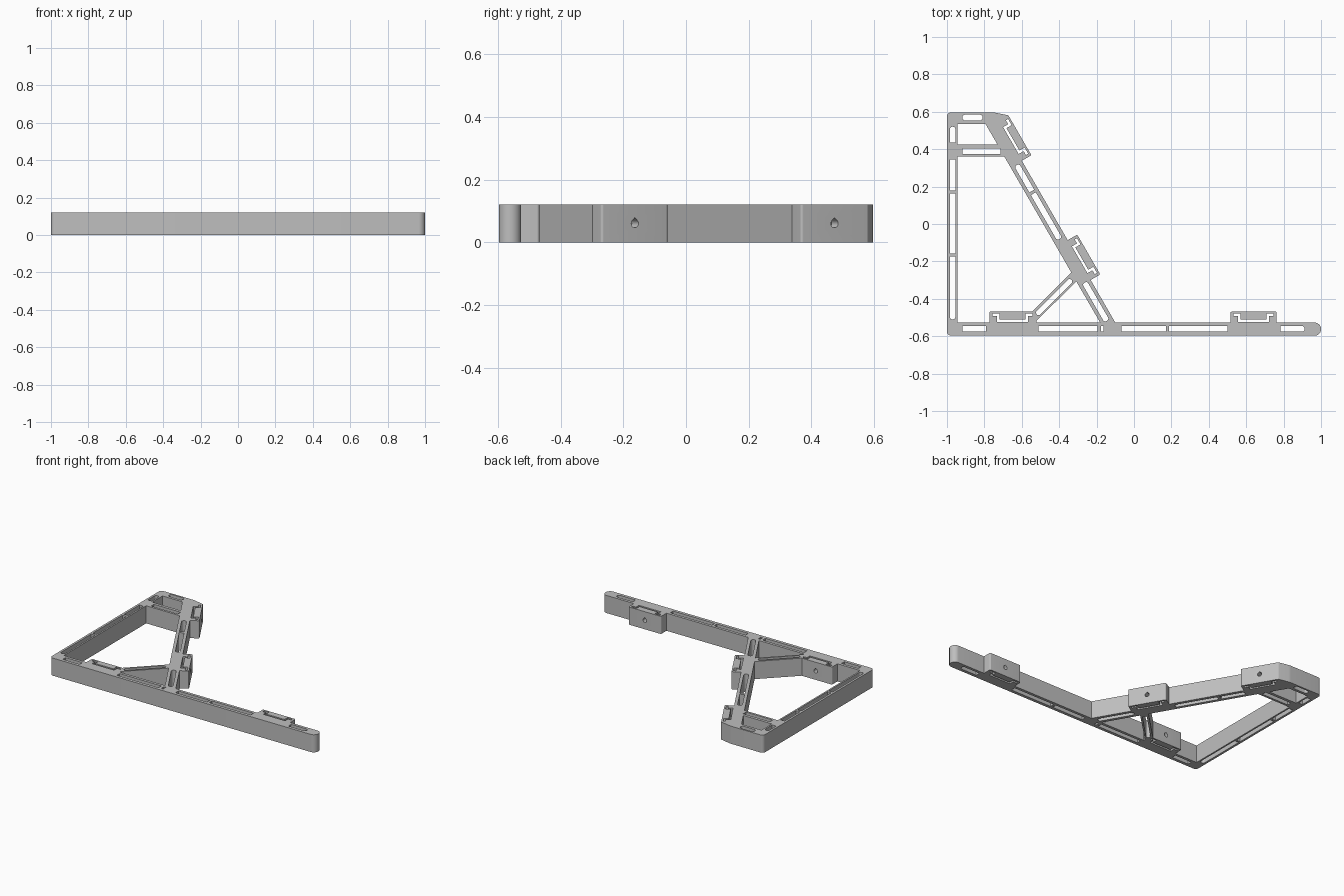
import bpy, bmesh, math
from mathutils import Vector, Matrix

if "Cube" in bpy.data.objects:
    bpy.data.objects.remove(bpy.data.objects["Cube"])

HEIGHT = 0.12
HALF = 0.123        # half length of a mounting block
DEPTH = 0.059       # how far a block stands out
BAR_TOP = -0.527
FOOT = Vector((-0.10, BAR_TOP))                    # outer foot of the diagonal
SLOPE = math.radians(-60)
UP = -Vector((math.cos(SLOPE), math.sin(SLOPE)))   # direction up the diagonal
OUT = Vector((-UP.y, UP.x)) * -1
if OUT.x < 0:
    OUT = -OUT


def fillet(points, steps=6):
    """Round the corners of a loop of (x, y, radius) points."""
    loop = []
    n = len(points)
    for i, (x, y, r) in enumerate(points):
        p = Vector((x, y))
        if r == 0:
            loop.append(p)
            continue
        a = (Vector(points[i - 1][:2]) - p).normalized()
        b = (Vector(points[(i + 1) % n][:2]) - p).normalized()
        half = a.angle(b) / 2
        centre = p + (a + b).normalized() * r / math.sin(half)
        start = p + a * r / math.tan(half) - centre
        end = p + b * r / math.tan(half) - centre
        for k in range(steps + 1):
            loop.append(centre + start.lerp(end, k / steps).normalized() * r)
    return loop


def slot(a, b, width=0.03, round_a=False, round_b=False):
    """Long hole from a to b, with either end rounded."""
    a, b = Vector(a), Vector(b)
    d = (b - a).normalized()
    side = Vector((-d.y, d.x)) * width / 2
    ra, rb = (0.45 * width * flag for flag in (round_a, round_b))
    return fillet([(*(a - side), ra), (*(b - side), rb),
                   (*(b + side), rb), (*(a + side), ra)], 4)


class Block:
    """Local frame of a mounting block: u along its bar, v outwards."""

    def __init__(self, centre, angle):
        self.centre, self.angle = Vector(centre), angle

    def at(self, u, v, r=0):
        p = self.centre + Matrix.Rotation(self.angle, 2) @ Vector((u, v))
        return (p.x, p.y, r)

    def outline(self):
        return [self.at(HALF, 0), self.at(HALF, DEPTH, 0.008),
                self.at(-HALF, DEPTH, 0.008), self.at(-HALF, 0)]

    def groove(self):
        lower = [(-0.107, 0.034), (-0.083, 0.034), (-0.083, 0.003)]
        upper = [(-0.069, 0.016), (-0.069, 0.048), (-0.107, 0.048)]
        ring = lower + [(-u, v) for u, v in lower[::-1]]
        ring += [(-u, v) for u, v in upper[::-1]] + upper
        return fillet([self.at(u, v) for u, v in ring])


left_block = Block((-0.65, BAR_TOP), 0)
right_block = Block((0.639, BAR_TOP), 0)
mid_block = Block(FOOT + UP * 0.386, SLOPE)
top_block = Block(FOOT + UP * 1.122, SLOPE)
blocks = [left_block, right_block, mid_block, top_block]

# Outer outline of the frame
loops = [fillet(
    [(-1, -0.597, 0.022), (1, -0.597, 0.034), (1, BAR_TOP, 0.034)]
    + right_block.outline() + [(*FOOT, 0)] + mid_block.outline()
    + top_block.outline()[:3]
    + [(-0.75, 0.597, 0.08), (-1, 0.597, 0.022)])]

# Large openings: main bay, strut triangle, top bay
loops.append(fillet(
    [(-0.944, 0.36, 0), (-0.944, BAR_TOP, 0)] + left_block.outline()[::-1][:2]
    + [(-0.545, -0.468, 0), (-0.335, -0.26, 0), (-0.693, 0.36, 0)]))
loops.append(fillet([(-0.52, BAR_TOP, 0), (-0.181, BAR_TOP, 0),
                     (-0.308, -0.308, 0), (-0.52, -0.515, 0)]))
loops.append(fillet([(-0.944, 0.425, 0), (-0.73, 0.425, 0),
                     (-0.794, 0.535, 0), (-0.944, 0.535, 0)]))

# Weight-saving slots: front bar, left bar, top bars, diagonal, strut
for x0, x1, r0, r1 in [(-0.917, -0.79, 0, 0), (-0.51, -0.195, 0, 0),
                       (-0.176, -0.162, 0, 0), (-0.067, 0.17, 0, 0),
                       (0.186, 0.5, 0, 0), (0.783, 0.912, 0, 1)]:
    loops.append(slot((x0, -0.561), (x1, -0.561), 0.03, r0, r1))
for y0, y1, r0, r1 in [(-0.51, -0.174, 1, 0), (-0.158, 0.163, 0, 0),
                       (0.18, 0.345, 0, 0), (0.436, 0.52, 0, 1)]:
    loops.append(slot((-0.97, y0), (-0.97, y1), 0.03, r0, r1))
loops.append(slot((-0.917, 0.569), (-0.81, 0.569), 0.032, True, True))
loops.append(slot((-0.917, 0.39), (-0.715, 0.39), 0.03))
for t0, t1, r0, r1 in [(0.03, 0.267, 1, 1), (0.535, 0.816, 1, 0),
                       (0.832, 0.993, 0, 1)]:
    base = FOOT - OUT * 0.035
    loops.append(slot(base + UP * t0, base + UP * t1, 0.03, r0, r1))
loops.append(slot((-0.52, -0.483), (-0.335, -0.298), 0.027, True, True))

# Nut grooves through each block
loops += [block.groove() for block in blocks]

# Extrude the filled profile
curve = bpy.data.curves.new("frame_profile", "CURVE")
curve.dimensions = "2D"
curve.fill_mode = "BOTH"
curve.extrude = HEIGHT / 2
for loop in loops:
    spline = curve.splines.new("POLY")
    spline.points.add(len(loop) - 1)
    for point, p in zip(spline.points, loop):
        point.co = (p.x, p.y, 0, 1)
    spline.use_cyclic_u = True
frame = bpy.data.objects.new("bracket_frame", curve)
bpy.context.collection.objects.link(frame)
bpy.ops.object.select_all(action="DESELECT")
frame.select_set(True)
bpy.context.view_layer.objects.active = frame
bpy.ops.object.convert(target="MESH")
frame = bpy.context.object
bm = bmesh.new()
bm.from_mesh(frame.data)
bmesh.ops.remove_doubles(bm, verts=bm.verts, dist=0.0001)
bmesh.ops.translate(bm, verts=bm.verts, vec=(0, 0, HEIGHT / 2))
bmesh.ops.recalc_face_normals(bm, faces=bm.faces)
bm.to_mesh(frame.data)
bm.free()

# Teardrop screw holes from each block face into its groove
bm = bmesh.new()
radius = 0.0135
arc = [math.radians(135 + 270 * k / 16) for k in range(17)]
drop = [(radius * math.cos(a), radius * math.sin(a)) for a in arc]
drop.append((0, radius * math.sqrt(2)))
for block in blocks:
    rings = []
    for v in (0.01, DEPTH + 0.02):
        rings.append([bm.verts.new((*block.at(u, v)[:2], HEIGHT / 2 + z))
                      for u, z in drop])
    near, far = rings
    bm.faces.new(near)
    bm.faces.new(far[::-1])
    for i in range(len(drop)):
        bm.faces.new((near[i - 1], near[i], far[i], far[i - 1]))
bmesh.ops.recalc_face_normals(bm, faces=bm.faces)
mesh = bpy.data.meshes.new("screw_hole_cutter")
bm.to_mesh(mesh)
bm.free()
cutter = bpy.data.objects.new("screw_hole_cutter", mesh)
cutter.hide_render = True
bpy.context.collection.objects.link(cutter)
cut = frame.modifiers.new("screw_holes", "BOOLEAN")
cut.operation = "DIFFERENCE"
cut.solver = "EXACT"
cut.object = cutter
bpy.ops.object.modifier_apply(modifier=cut.name)
bpy.data.objects.remove(cutter)

# Single grey plastic
grey = bpy.data.materials.new("light_grey")
grey.use_nodes = True
colour = (0.52, 0.52, 0.52, 1)
grey.diffuse_color = colour
grey.node_tree.nodes["Principled BSDF"].inputs["Base Color"].default_value = colour
frame.data.materials.clear()
frame.data.materials.append(grey)
bpy.ops.object.shade_smooth_by_angle(angle=math.radians(30))
